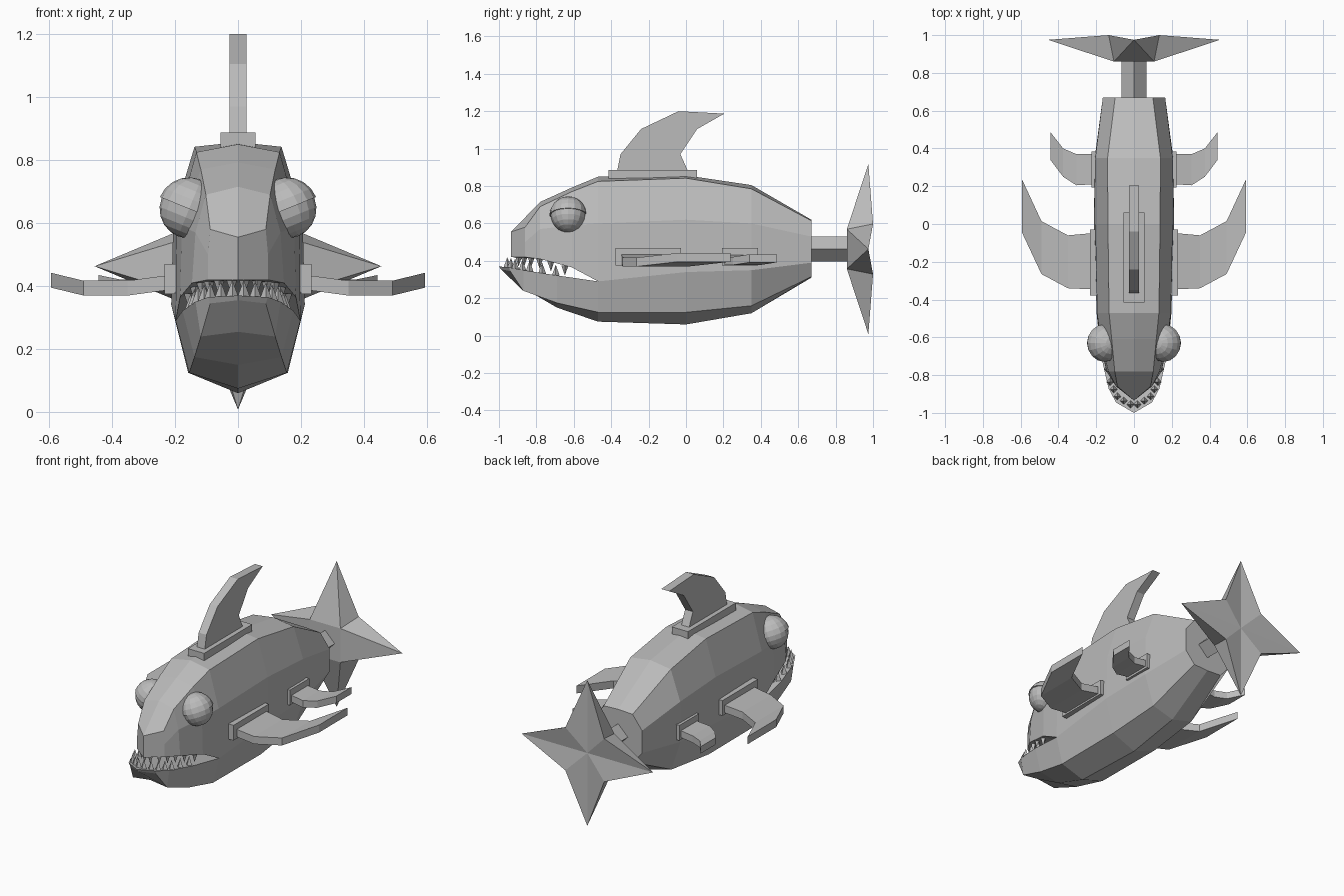
import bpy, bmesh, math
from mathutils import Matrix, Vector

if "Cube" in bpy.data.objects:
    bpy.data.objects.remove(bpy.data.objects["Cube"], do_unlink=True)

grey = bpy.data.materials.new("plain grey")
grey.diffuse_color = (0.5, 0.5, 0.5, 1)
grey.use_nodes = True
grey.node_tree.nodes["Principled BSDF"].inputs["Base Color"].default_value = (0.5, 0.5, 0.5, 1)


def finish(name, bm):
    bmesh.ops.remove_doubles(bm, verts=bm.verts, dist=0.0005)
    bmesh.ops.recalc_face_normals(bm, faces=bm.faces)
    me = bpy.data.meshes.new(name)
    bm.to_mesh(me)
    bm.free()
    me.materials.append(grey)
    ob = bpy.data.objects.new(name, me)
    bpy.context.collection.objects.link(ob)
    return ob


def build(name, faces, mirror=False):
    """Mesh from lists of corner points, optionally mirrored across x = 0."""
    bm = bmesh.new()
    for sx in ((1, -1) if mirror else (1,)):
        for f in faces:
            bm.faces.new([bm.verts.new((sx * x, y, z)) for x, y, z in f])
    return finish(name, bm)


def strip(rings, closed=False):
    """Quads joining neighbouring rings of points."""
    faces = []
    for a, b in zip(rings, rings[1:]):
        n = len(a)
        for i in range(n if closed else n - 1):
            j = (i + 1) % n
            faces.append([a[i], a[j], b[j], b[i]])
    return faces


def solid(rings):
    return strip(rings, True) + [rings[0], rings[-1]]


def section(y, *xz):
    return [(x, y, z) for x, z in xz]


def box(x0, x1, y0, y1, z0, z1):
    return solid([[(x0, y0, z), (x1, y0, z), (x1, y1, z), (x0, y1, z)] for z in (z0, z1)])


# Body: half sections from top ridge to belly, split at the mouth corner
body = [
    section(0.67, (0, .62), (.10, .615), (.165, .53), (.165, .39), (.10, .315), (0, .31)),
    section(0.35, (0, .805), (.14, .785), (.205, .60), (.208, .35), (.145, .16), (0, .12)),
    section(0.0, (0, .857), (.138, .842), (.205, .62), (.212, .34), (.158, .125), (0, .06)),
    section(-.47, (0, .85), (.132, .825), (.195, .60), (.198, .29), (.155, .125), (0, .075)),
]
K = (0, -.47, .29)
snout = [
    body[-1][:4] + [K],
    section(-.61, (0, .792), (.118, .77), (.178, .59), (.184, .365), (0, .365)),
    section(-.78, (0, .715), (.102, .69), (.135, .57), (.146, .41), (0, .41)),
    [(0, -.935, .555), (.088, -.86, .58), (.095, -.86, .50), (.095, -.86, .42), (0, -.935, .42)],
]
jaw = [
    [K] + body[-1][3:],
    section(-.69, (0, .322), (.176, .322), (.138, .175), (0, .15)),
    section(-.87, (0, .35), (.135, .35), (.118, .24), (0, .255)),
    [(0, -1, .37), (.095, -.945, .365), (.088, -.94, .345), (0, -.99, .355)],
]
build("body", strip(body) + strip(snout) + strip(jaw) + [body[0], snout[-1], jaw[-1]], True)


# Teeth: small four-sided spikes along both jaws
def spikes(name, path, count, radius, height):
    pts = [Vector(p) for p in path]
    bm = bmesh.new()
    for i in range(count):
        t = (i + 0.5) / count * (len(pts) - 1)
        k = min(int(t), len(pts) - 2)
        p = pts[k].lerp(pts[k + 1], t - k)
        for sx in (1, -1):
            m = Matrix.Translation((sx * p.x, p.y, p.z + height / 2))
            if height < 0:
                m = m @ Matrix.Rotation(math.pi, 4, 'X')
            bmesh.ops.create_cone(bm, cap_ends=True, segments=4, radius1=radius,
                                  radius2=0, depth=abs(height), matrix=m)
    return finish(name, bm)


spikes("lower_teeth", [(0, -.965, .364), (.085, -.92, .355), (.13, -.83, .342), (.155, -.66, .315)],
       7, .021, .058)
spikes("upper_teeth", [(.0, -.91, .425), (.08, -.85, .425), (.125, -.76, .41), (.162, -.61, .365)],
       6, .019, -.055)

# Eyes with tilted half-sphere lids
eyes, lids = bmesh.new(), bmesh.new()
for sx in (1, -1):
    place = Matrix.Translation((sx * .155, -.63, .645)) @ Matrix.Rotation(-sx * math.radians(22), 4, 'Y')
    bmesh.ops.create_uvsphere(eyes, u_segments=16, v_segments=10, radius=.094, matrix=place)
    dome = bmesh.new()
    bmesh.ops.create_uvsphere(dome, u_segments=16, v_segments=10, radius=.1)
    bmesh.ops.bisect_plane(dome, geom=dome.verts[:] + dome.edges[:] + dome.faces[:],
                           plane_co=(0, 0, 0), plane_no=(0, 0, 1), clear_inner=True)
    bmesh.ops.holes_fill(dome, edges=dome.edges[:])
    dome.transform(place)
    tmp = bpy.data.meshes.new("lid_tmp")
    dome.to_mesh(tmp)
    dome.free()
    lids.from_mesh(tmp)
    bpy.data.meshes.remove(tmp)
finish("eyes", eyes)
finish("eyelids", lids)

# Dorsal fin: leading and trailing edge points (y, z) swept upward
lead = [(-.37, .87), (-.35, .97), (-.24, 1.105), (-.04, 1.2)]
trail = [(.015, .87), (-.03, .97), (.06, 1.105), (.205, 1.187)]
build("dorsal_fin", solid([[(-.027, *a), (.027, *a), (.027, *b), (-.027, *b)]
                           for a, b in zip(lead, trail)]))
build("dorsal_fin_base", box(-.056, .056, -.415, .06, .82, .887))


# Side fins: stations (x, leading y, trailing y, bottom z)
def side_fin(name, stations, thick):
    build(name, solid([[(x, a, z), (x, b, z), (x, b, z + thick), (x, a, z + thick)]
                       for x, a, b, z in stations]), True)


side_fin("pectoral_fins", [(.20, -.345, -.05, .39), (.24, -.345, -.05, .385), (.35, -.34, -.06, .37),
                           (.49, -.265, .015, .37), (.593, -.045, .237, .395)], .047)
side_fin("pelvic_fins", [(.19, .21, .37, .392), (.225, .21, .37, .388), (.305, .205, .37, .378),
                         (.375, .25, .40, .378), (.443, .34, .487, .392)], .043)
build("pectoral_fin_bases", box(.19, .233, -.378, -.028, .375, .47), True)
build("pelvic_fin_bases", box(.18, .224, .192, .385, .375, .47), True)

# Tail stem: diamond section
cz = .463
build("tail_stem", solid([[(.067, y, cz), (0, y, cz + .067), (-.067, y, cz), (0, y, cz - .067)]
                          for y in (.62, .9)]))

# Tail fin: four-pointed star
star = []
hub = (0, .975, cz)
for i in range(4):
    def polar(r, deg, y):
        a = math.radians(deg + 90 * i)
        return (r * math.cos(a), y, cz + r * math.sin(a))
    tip = polar(.455, 0, .975)
    f0, f1 = polar(.15, -45, .86), polar(.15, 45, .86)
    b0, b1 = polar(.19, -45, 1.0), polar(.19, 45, 1.0)
    star += [[f0, f1, tip], [f0, tip, b0], [f1, b1, tip], [hub, b0, tip], [hub, tip, b1],
             [(0, .86, cz), f0, f1]]
build("tail_fin", star)
